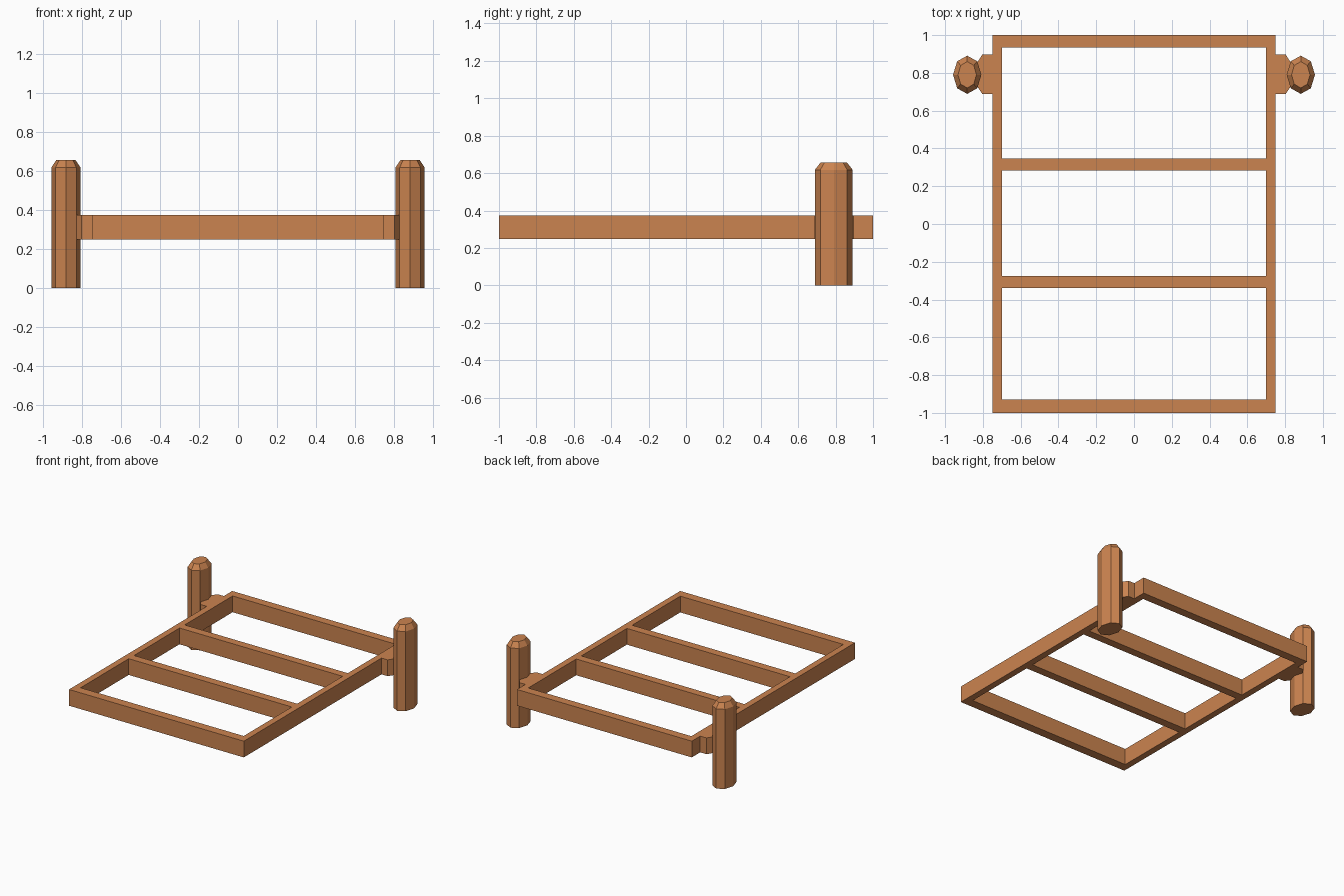
import bpy, bmesh
from math import cos, sin, pi

if "Cube" in bpy.data.objects:
    bpy.data.objects.remove(bpy.data.objects["Cube"])

wood = bpy.data.materials.new("wood")
wood.diffuse_color = (0.60, 0.23, 0.08, 1)
wood.use_nodes = True
wood.node_tree.nodes["Principled BSDF"].inputs["Base Color"].default_value = wood.diffuse_color


def finish(name, bm):
    bmesh.ops.recalc_face_normals(bm, faces=bm.faces)
    mesh = bpy.data.meshes.new(name)
    bm.to_mesh(mesh)
    bm.free()
    mesh.materials.append(wood)
    obj = bpy.data.objects.new(name, mesh)
    bpy.context.collection.objects.link(obj)
    return obj


def extrude_up(bm, faces, height):
    geo = bmesh.ops.extrude_face_region(bm, geom=faces, use_keep_orig=True)["geom"]
    bmesh.ops.translate(bm, vec=(0, 0, height),
                        verts=[g for g in geo if isinstance(g, bmesh.types.BMVert)])


# Ladder frame: flat grid with three open bays, raised to thickness
xs = [-0.75, -0.70, 0.70, 0.75]
ys = [-1, -0.93, -0.34, -0.275, 0.283, 0.346, 0.934, 1]
bm = bmesh.new()
grid = [[bm.verts.new((x, y, 0.248)) for y in ys] for x in xs]
cells = []
for i in range(3):
    for j in range(7):
        if i == 1 and j % 2 == 1:
            continue
        cells.append(bm.faces.new((grid[i][j], grid[i + 1][j],
                                   grid[i + 1][j + 1], grid[i][j + 1])))
extrude_up(bm, cells, 0.126)
bmesh.ops.dissolve_limit(bm, angle_limit=0.01, verts=bm.verts, edges=bm.edges)
finish("bed_frame", bm)

for side, s in (("left", -1), ("right", 1)):
    # Oval eight-sided post with a bevelled top
    bm = bmesh.new()
    rings = []
    for rx, ry, z in ((0.075, 0.101, 0), (0.075, 0.101, 0.618), (0.049, 0.07, 0.657)):
        rings.append([bm.verts.new((s * 0.883 + rx * cos(k * pi / 4),
                                    0.79 + ry * sin(k * pi / 4), z)) for k in range(8)])
    for low, high in zip(rings, rings[1:]):
        for k in range(8):
            n = (k + 1) % 8
            bm.faces.new((low[k], low[n], high[n], high[k]))
    bm.faces.new(rings[0][::-1])
    bm.faces.new(rings[-1])
    finish(side + "_post", bm)

    # Chamfered bracket joining post and frame
    bm = bmesh.new()
    outline = [(0.75, 0.688), (0.803, 0.688), (0.84, 0.745),
               (0.84, 0.84), (0.803, 0.897), (0.75, 0.897)]
    base = bm.faces.new([bm.verts.new((s * x, y, 0.248)) for x, y in outline])
    extrude_up(bm, [base], 0.126)
    finish(side + "_bracket", bm)
